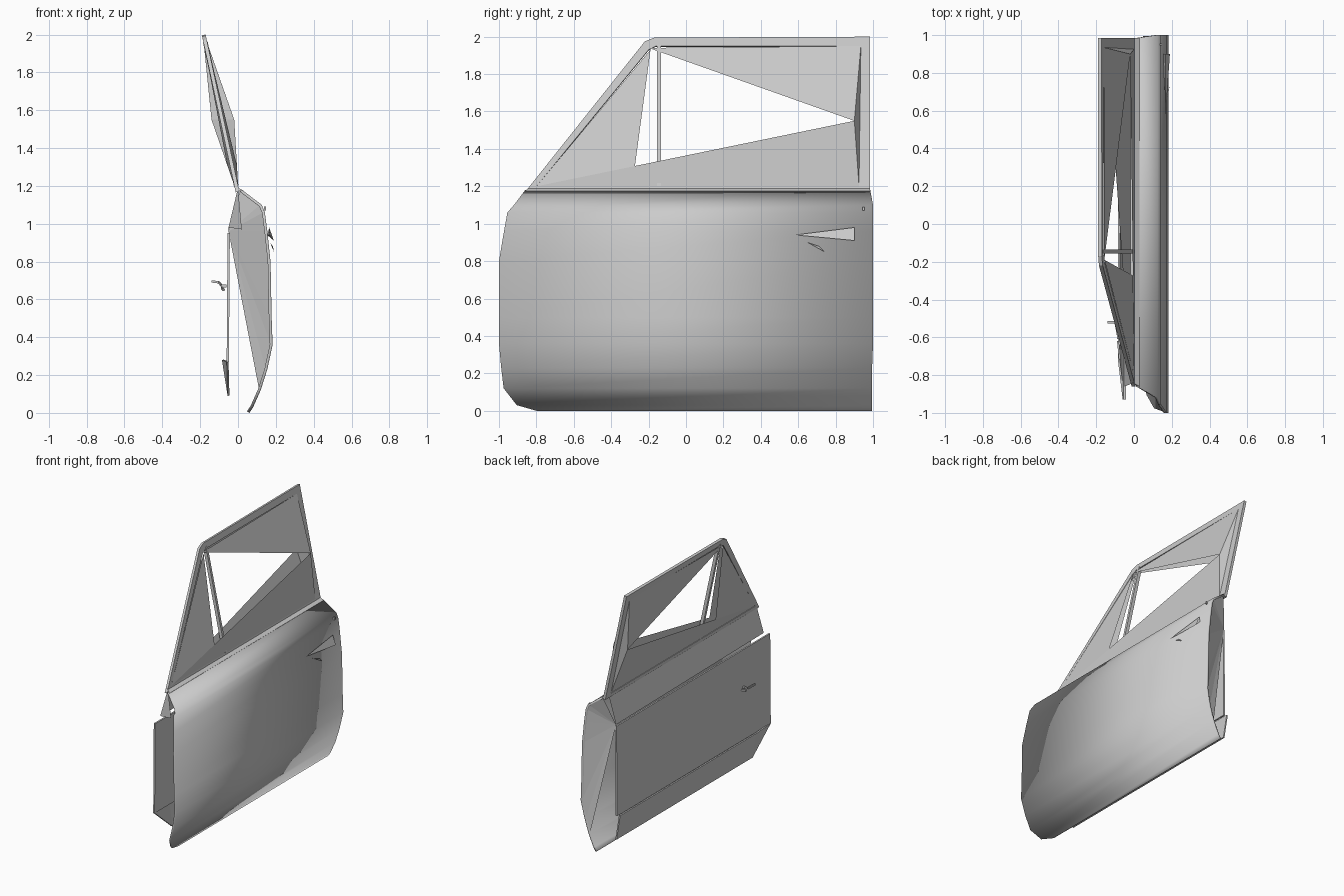
import bpy
import math
from mathutils import Vector

cube = bpy.data.objects.get("Cube")
if cube:
    bpy.data.objects.remove(cube, do_unlink=True)

grey = bpy.data.materials.new("light_grey")
grey.use_nodes = True
grey.diffuse_color = (0.6, 0.6, 0.6, 1)
grey.node_tree.nodes["Principled BSDF"].inputs["Base Color"].default_value = (0.6, 0.6, 0.6, 1)


def sheet(name, verts, faces, thick=0, smooth=False):
    """Mesh part with optional thickness added behind its faces."""
    mesh = bpy.data.meshes.new(name)
    mesh.from_pydata([tuple(v) for v in verts], [], faces)
    mesh.materials.append(grey)
    obj = bpy.data.objects.new(name, mesh)
    bpy.context.collection.objects.link(obj)
    if thick:
        mod = obj.modifiers.new("thickness", "SOLIDIFY")
        mod.thickness = thick
        mod.offset = -1
    if smooth:
        bpy.ops.object.select_all(action="DESELECT")
        obj.select_set(True)
        bpy.context.view_layer.objects.active = obj
        bpy.ops.object.shade_smooth_by_angle(angle=math.radians(35))
    return obj


def bar(name, start, end, width, depth):
    """Straight rectangular bar between two points."""
    a, b = Vector(start), Vector(end)
    bpy.ops.mesh.primitive_cube_add(size=1, location=(a + b) / 2)
    obj = bpy.context.object
    obj.name = name
    obj.rotation_euler = (b - a).to_track_quat("Z", "Y").to_euler()
    obj.scale = (width, depth, (b - a).length)
    obj.data.materials.append(grey)


def lean(y, z, shift=0):
    """Point on the leaning plane of the window frame."""
    return (0.005 - 0.215 * (z - 1.18) + shift, y, z)


# Outer skin: x, z, front y, rear y for each level
profile = [
    (0.06, 0, -0.80, 0.995), (0.08, 0.03, -0.905, 0.995),
    (0.12, 0.12, -0.975, 0.995), (0.155, 0.23, -0.988, 0.995),
    (0.183, 0.36, -1, 1), (0.178, 0.5, -1, 1), (0.172, 0.8, -1, 1),
    (0.155, 0.96, -0.973, 1), (0.142, 1.06, -0.955, 1),
    (0.125, 1.1, -0.92, 1), (0.02, 1.18, -0.86, 0.985),
]
verts = [(x, y, z) for x, z, yf, yr in profile for y in (yf, yr)]
faces = [(2 * i, 2 * i + 1, 2 * i + 3, 2 * i + 2) for i in range(len(profile) - 1)]
sheet("outer_skin", verts, faces, 0.015, True)

# Rear end cap, a fan from the inner panel corner to the skin edge
edge = [(x - 0.008, yr - 0.004, z) for x, z, yf, yr in profile[2:]]
sheet("rear_end_cap", [(-0.05, 0.91, 0.96)] + edge,
      [(0, i, i + 1) for i in range(1, len(edge))])

# Inner trim panel and its lower pocket
sheet("inner_panel",
      [(-0.055, 0.91, 0.95), (-0.055, -0.93, 0.95), (-0.06, -0.93, 0.27), (-0.06, 0.91, 0.27)],
      [(0, 3, 2, 1)], 0.012)
sheet("lower_pocket",
      [(-0.085, 0.91, 0.28), (-0.085, -0.72, 0.28), (-0.055, -0.72, 0.09),
       (-0.055, 0.91, 0.09), (-0.06, -0.93, 0.27)],
      [(0, 3, 2, 1), (1, 2, 4)], 0.01)

# Upper trim band below the window, with its front return
sheet("upper_trim",
      [(0, 0.93, 1.19), (0, -0.84, 1.19), (-0.05, -0.86, 0.98),
       (-0.05, 0.91, 0.96), (0.02, -0.83, 0.97)],
      [(0, 3, 2, 1), (1, 2, 4)])
sheet("belt_strip",
      [(0.03, -0.86, 1.175), (0.03, 0.985, 1.175), (-0.01, 0.985, 1.195), (-0.01, -0.84, 1.195)],
      [(0, 1, 2, 3)], 0.01)

# Window frame ring
outline = [(-0.86, 1.17), (-0.22, 1.975), (-0.17, 1.995), (0.985, 2.0), (0.985, 1.17)]
opening = [(-0.8, 1.2), (-0.2, 1.93), (-0.16, 1.95), (0.935, 1.95), (0.925, 1.2)]
n = len(outline)
sheet("window_frame", [lean(*p) for p in outline + opening],
      [(i, n + i, n + (i + 1) % n, (i + 1) % n) for i in range(n)], 0.02)

# Window filler sheets: one layer bulging outward, one inward
for name, corner_x, shift in (("outer", -0.02, 0.0), ("inner", -0.14, -0.02)):
    corner = (corner_x, 0.9, 1.55)
    low_front = Vector(lean(-0.8, 1.2, shift))
    on_edge = low_front.lerp(Vector(corner), 0.31)
    sheet(name + "_upper_filler",
          [lean(-0.2, 1.94, shift), lean(0.935, 1.95, shift), corner], [(0, 2, 1)])
    sheet(name + "_lower_filler",
          [low_front, lean(0.925, 1.2, shift), corner], [(0, 1, 2)])
    sheet(name + "_vent_filler",
          [low_front, on_edge, lean(-0.19, 1.93, shift)], [(0, 1, 2)])
    sheet(name + "_pillar_side",
          [lean(0.935, 1.95, shift), corner, lean(0.925, 1.2, shift)], [(0, 1, 2)])

# Rear pillar return joining both layers
sheet("pillar_return",
      [lean(0.935, 1.95), (-0.02, 0.9, 1.55), lean(0.925, 1.2),
       lean(0.925, 1.2, -0.02), (-0.14, 0.9, 1.55), lean(0.935, 1.95, -0.02)],
      [(0, 1, 4, 5), (1, 2, 3, 4)])

# Vent window divider
bar("vent_divider", lean(-0.145, 1.2, -0.01), lean(-0.145, 1.96, -0.01), 0.02, 0.025)

# Outside handle wedge, grip and lock
sheet("door_handle",
      [(0.168, 0.58, 0.94), (0.19, 0.9, 0.91), (0.165, 0.9, 0.98), (0.155, 0.9, 0.94)],
      [(0, 1, 2), (0, 3, 1), (0, 2, 3)])
sheet("handle_grip",
      [(0.17, 0.65, 0.9), (0.19, 0.74, 0.85), (0.185, 0.71, 0.88)], [(0, 1, 2)])
bar("door_lock", (0.142, 0.95, 1.07), (0.142, 0.95, 1.09), 0.01, 0.01)

# Inside window crank and pull lever
bar("crank_shaft", (-0.06, -0.6, 0.67), (-0.09, -0.6, 0.67), 0.015, 0.015)
bar("crank_arm", (-0.085, -0.6, 0.67), (-0.1, -0.52, 0.69), 0.008, 0.012)
bar("crank_knob", (-0.1, -0.52, 0.69), (-0.14, -0.52, 0.695), 0.012, 0.012)
bar("pull_lever", (-0.075, -0.72, 0.65), (-0.085, -0.62, 0.66), 0.01, 0.012)
